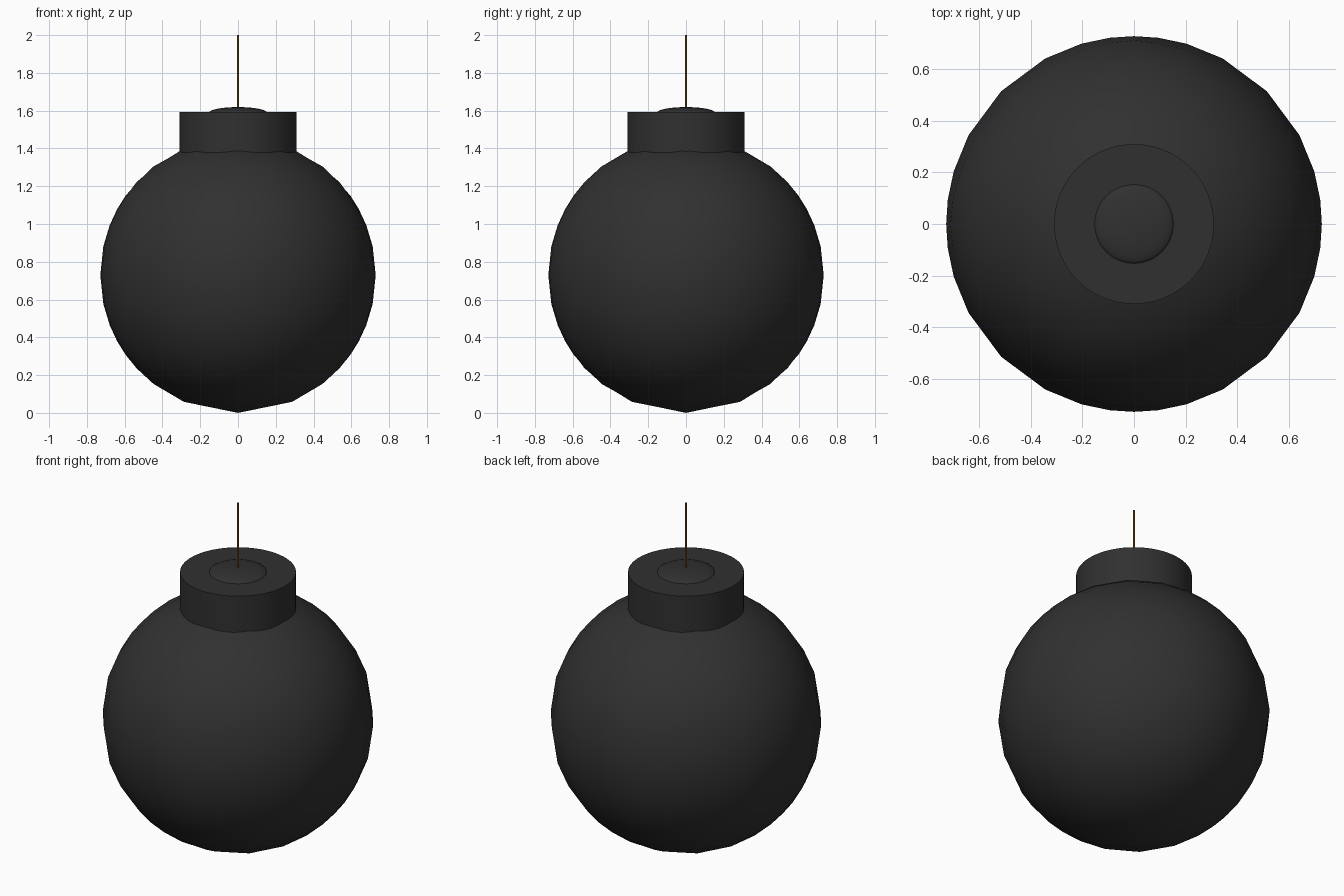
import bpy, bmesh, math
from mathutils import Matrix

if "Cube" in bpy.data.objects:
    bpy.data.objects.remove(bpy.data.objects["Cube"])

R, CZ = 0.729, 0.729


def material(name, color):
    m = bpy.data.materials.new(name)
    m.diffuse_color = (*color, 1)
    m.use_nodes = True
    m.node_tree.nodes["Principled BSDF"].inputs["Base Color"].default_value = m.diffuse_color
    return m


BLACK = material("black_iron", (0.03, 0.03, 0.03))
CORD = material("cord_brown", (0.28, 0.12, 0.012))


def finish(bm, name, mat, angle):
    bmesh.ops.recalc_face_normals(bm, faces=bm.faces)
    me = bpy.data.meshes.new(name)
    bm.to_mesh(me)
    bm.free()
    me.materials.append(mat)
    ob = bpy.data.objects.new(name, me)
    bpy.context.collection.objects.link(ob)
    bpy.ops.object.select_all(action='DESELECT')
    ob.select_set(True)
    bpy.context.view_layer.objects.active = ob
    bpy.ops.object.shade_smooth_by_angle(angle=math.radians(angle))
    return ob


def cylinder(name, r, z0, z1, segs, mat):
    bm = bmesh.new()
    bmesh.ops.create_cone(bm, cap_ends=True, segments=segs, radius1=r, radius2=r,
                          depth=z1 - z0, matrix=Matrix.Translation((0, 0, (z0 + z1) / 2)))
    return finish(bm, name, mat, 40)


def warp(v):
    # widen the grid spacing towards the middle of each cube face
    t = abs(v)
    return math.copysign(t + 0.308 * t * (1 - t) * (1.15 - t), v)


# round body: gridded cube blown up to a sphere, turned 45 degrees
bm = bmesh.new()
bmesh.ops.create_cube(bm, size=2)
bmesh.ops.subdivide_edges(bm, edges=bm.edges[:], cuts=7, use_grid_fill=True)
for v in bm.verts:
    v.co = [warp(c) for c in v.co]
    v.co = v.co.normalized() * R
bmesh.ops.transform(bm, verts=bm.verts[:],
                    matrix=Matrix.Translation((0, 0, CZ)) @ Matrix.Rotation(math.pi / 4, 4, 'Z'))
finish(bm, "body", BLACK, 60)

# neck collar sunk into the body
cylinder("collar", 0.31, 1.30, 1.592, 64, BLACK)

# shallow dome on the collar
bm = bmesh.new()
profile = [(0.155 * math.sin(a), 1.588 + 0.031 * math.cos(a))
           for a in (i / 8 * math.pi / 2 for i in range(9))]
verts = [bm.verts.new((x, 0, z)) for x, z in profile]
edges = [bm.edges.new(p) for p in zip(verts, verts[1:])]
bmesh.ops.spin(bm, geom=verts + edges, cent=(0, 0, 0), axis=(0, 0, 1),
               angle=2 * math.pi, steps=48)
bmesh.ops.remove_doubles(bm, verts=bm.verts[:], dist=1e-4)
finish(bm, "dome", BLACK, 60)

# thin straight fuse
cylinder("fuse", 0.0045, 1.58, 2.0, 12, CORD)
